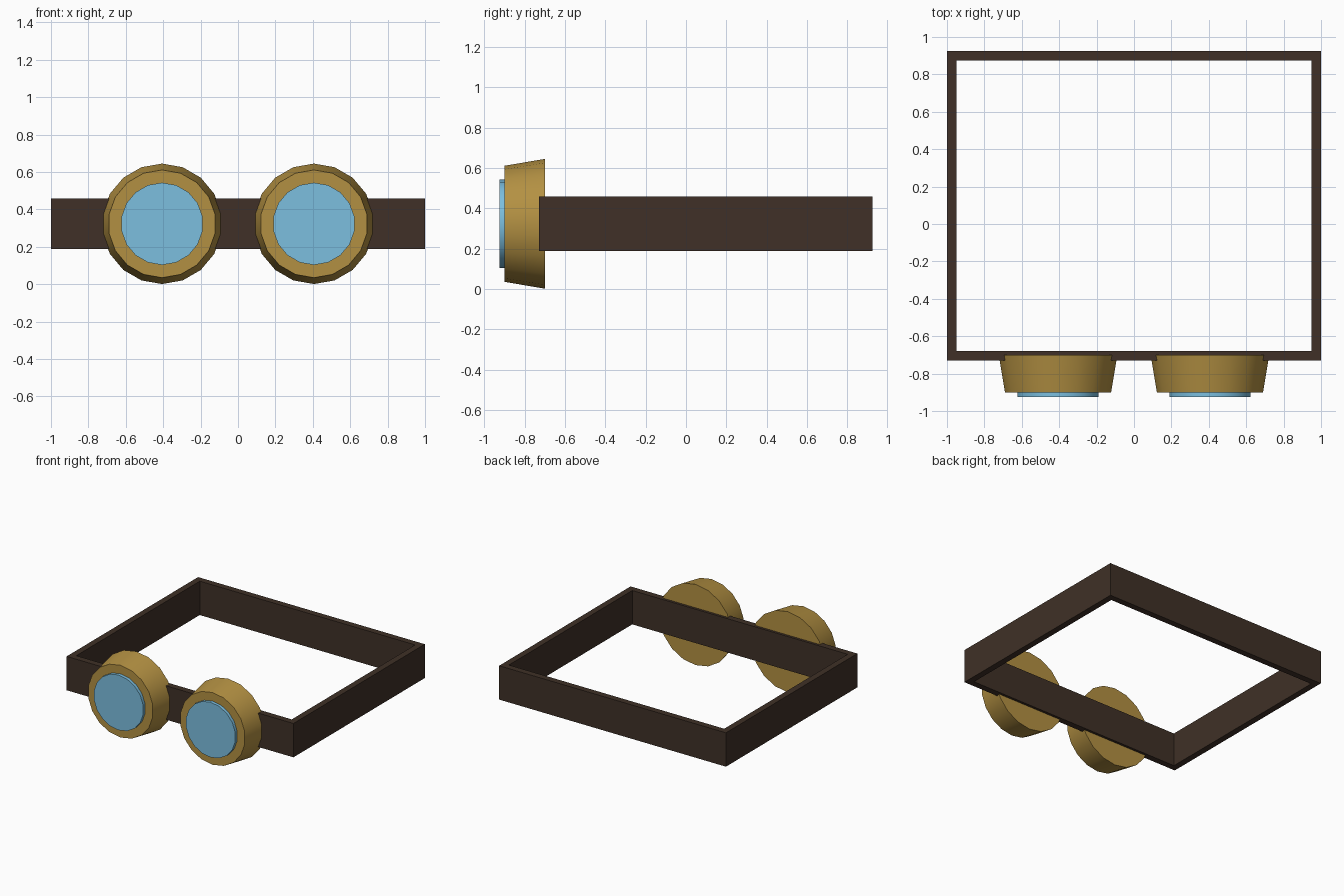
import bpy
from math import radians

if "Cube" in bpy.data.objects:
    bpy.data.objects.remove(bpy.data.objects["Cube"])

CZ = 0.323           # shared centre height of strap and eyepieces


def material(name, rgb):
    m = bpy.data.materials.new(name)
    m.diffuse_color = (*rgb, 1)
    m.use_nodes = True
    m.node_tree.nodes["Principled BSDF"].inputs["Base Color"].default_value = m.diffuse_color
    return m


leather = material("leather", (0.05, 0.03, 0.02))
brass = material("brass", (0.45, 0.28, 0.055))
glass = material("glass", (0.2, 0.52, 0.74))


def box(name, lo, hi, mat):
    mid = [(a + b) / 2 for a, b in zip(lo, hi)]
    bpy.ops.mesh.primitive_cube_add(size=1, location=mid)
    o = bpy.context.object
    o.name = name
    o.scale = [b - a for a, b in zip(lo, hi)]
    bpy.ops.object.transform_apply(location=False, rotation=False, scale=True)
    o.data.materials.append(mat)


def barrel(name, x, y_back, y_front, r_back, r_front, mat):
    # 18-sided tapered disc pointing towards -y, corner at the top
    bpy.ops.mesh.primitive_cone_add(
        vertices=18, radius1=r_back, radius2=r_front, depth=y_back - y_front,
        location=(x, (y_back + y_front) / 2, CZ), rotation=(radians(90), 0, 0))
    o = bpy.context.object
    o.name = name
    o.data.materials.append(mat)
    bpy.ops.object.shade_smooth_by_angle(angle=radians(35))


# Square head strap
z0, z1 = CZ - 0.135, CZ + 0.135
box("strap_front", (-1, -0.73, z0), (1, -0.68, z1), leather)
box("strap_back", (-1, 0.875, z0), (1, 0.925, z1), leather)
for side, s in (("left", -1), ("right", 1)):
    xs = sorted((s * 0.95, s))
    box(f"strap_{side}", (xs[0], -0.68, z0), (xs[1], 0.875, z1), leather)

    # Eyepiece cup and its lens
    barrel(f"eyecup_{side}", s * 0.406, -0.70, -0.90, 0.322, 0.288, brass)
    barrel(f"lens_{side}", s * 0.406, -0.875, -0.925, 0.22, 0.22, glass)
